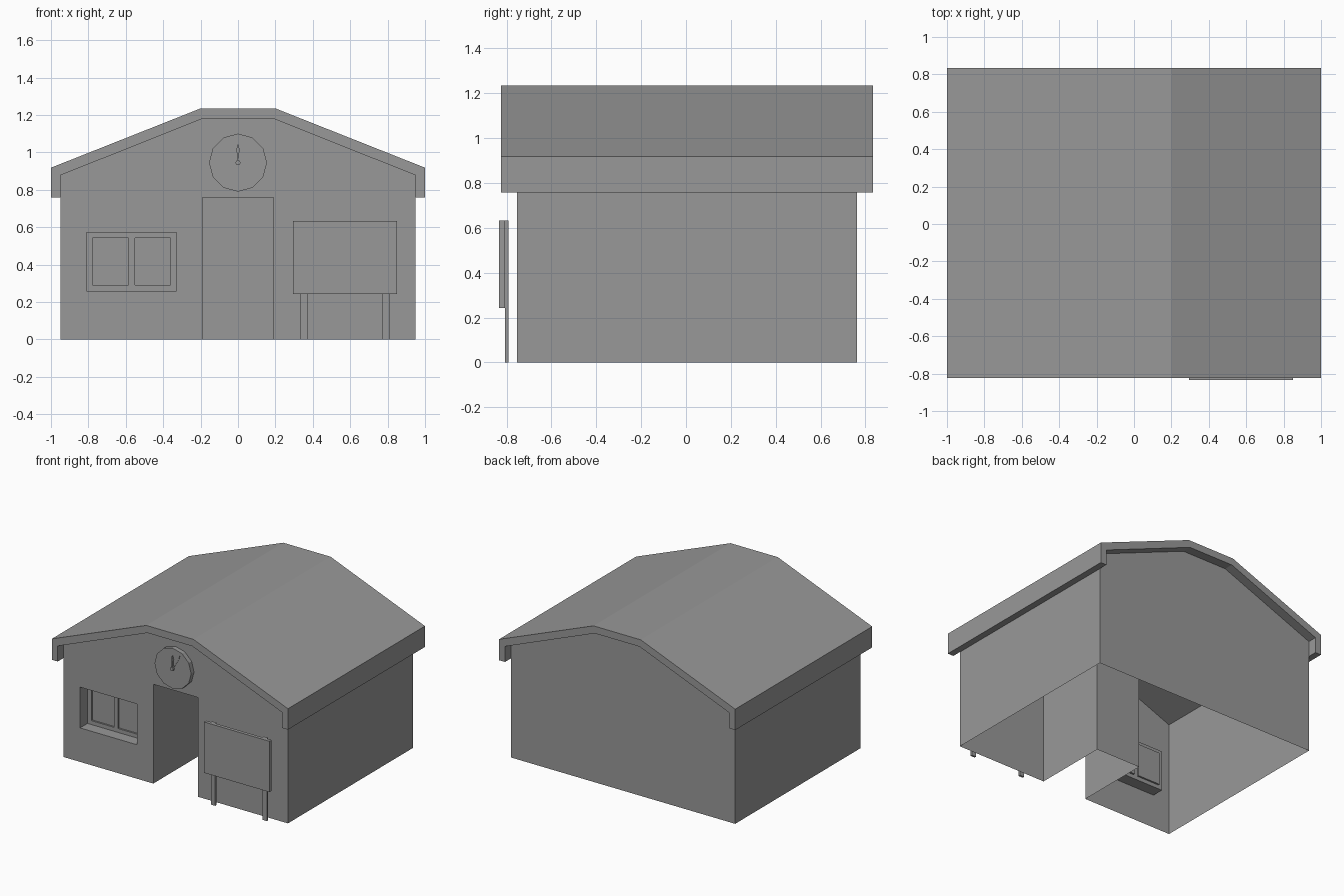
import bpy, bmesh, math
from mathutils import Matrix

if "Cube" in bpy.data.objects:
    bpy.data.objects.remove(bpy.data.objects["Cube"])

FRONT, BACK = -0.753, 0.762      # gable wall planes
W, EAVE, SHOULDER = 0.95, 0.758, 0.877
FLAT, RIDGE = 0.19, 1.18         # inner roof flat half-width and height

GREY = bpy.data.materials.new("dark_grey")
GREY.diffuse_color = (0.316, 0.316, 0.316, 1)
GREY.use_nodes = True
GREY.node_tree.nodes["Principled BSDF"].inputs["Base Color"].default_value = GREY.diffuse_color


def finish(bm, name):
    bmesh.ops.remove_doubles(bm, verts=bm.verts, dist=0.0001)
    me = bpy.data.meshes.new(name)
    bm.to_mesh(me)
    bm.free()
    me.materials.append(GREY)
    ob = bpy.data.objects.new(name, me)
    bpy.context.collection.objects.link(ob)
    return ob


def poly(bm, pts):
    return bm.faces.new([bm.verts.new(p) for p in pts])


def panel(bm, x0, x1, z0, z1, y):
    poly(bm, [(x0, y, z0), (x1, y, z0), (x1, y, z1), (x0, y, z1)])


def reveal(bm, pts, ya, yb):
    """Inward-facing strip joining an x,z outline at ya to the same one at yb."""
    for (x0, z0), (x1, z1) in zip(pts, pts[1:]):
        poly(bm, [(x0, ya, z0), (x1, ya, z1), (x1, yb, z1), (x0, yb, z0)])


def loop(x0, x1, z0, z1):
    return [(x0, z0), (x1, z0), (x1, z1), (x0, z1), (x0, z0)]


def prism(name, profile, y0, y1):
    bm = bmesh.new()
    f = poly(bm, [(x, y0, z) for x, z in profile])
    r = bmesh.ops.extrude_face_region(bm, geom=[f], use_keep_orig=True)
    vs = [v for v in r["geom"] if isinstance(v, bmesh.types.BMVert)]
    bmesh.ops.translate(bm, verts=vs, vec=(0, y1 - y0, 0))
    bmesh.ops.recalc_face_normals(bm, faces=bm.faces)
    return finish(bm, name)


def box(name, x0, x1, y0, y1, z0, z1):
    return prism(name, loop(x0, x1, z0, z1)[:4], y0, y1)


def gable_height(x):
    t = max(0, abs(x) - FLAT) / (W - FLAT)
    return RIDGE + (SHOULDER - RIDGE) * t


# Walls: thin shell, open underneath, front cut into columns around the openings
WIN = (-0.81, -0.33, 0.26, 0.572)
DOOR_X, DOOR_TOP, DOOR_BACK = 0.19, 0.76, -0.172
bm = bmesh.new()
columns = [(-W, WIN[0], 0), (WIN[0], WIN[1], WIN[3]), (WIN[1], -DOOR_X, 0),
           (-DOOR_X, DOOR_X, DOOR_TOP), (DOOR_X, W, 0)]
for x0, x1, z0 in columns:
    poly(bm, [(x0, FRONT, z0), (x1, FRONT, z0),
              (x1, FRONT, gable_height(x1)), (x0, FRONT, gable_height(x0))])
panel(bm, WIN[0], WIN[1], 0, WIN[2], FRONT)
poly(bm, [(x, BACK, z) for x, z in [(W, 0), (-W, 0), (-W, SHOULDER),
                                    (-FLAT, RIDGE), (FLAT, RIDGE), (W, SHOULDER)]])
poly(bm, [(W, FRONT, 0), (W, BACK, 0), (W, BACK, EAVE), (W, FRONT, EAVE)])
poly(bm, [(-W, BACK, 0), (-W, FRONT, 0), (-W, FRONT, EAVE), (-W, BACK, EAVE)])

# Door alcove
reveal(bm, [(DOOR_X, 0), (DOOR_X, DOOR_TOP), (-DOOR_X, DOOR_TOP), (-DOOR_X, 0)],
       FRONT, DOOR_BACK)
panel(bm, -DOOR_X, DOOR_X, 0, DOOR_TOP, DOOR_BACK)
finish(bm, "walls")

# Window: deep reveal, frame, two slightly sunken panes
bm = bmesh.new()
FRAME, PANE = FRONT + 0.09, FRONT + 0.103
reveal(bm, loop(*WIN), FRONT, FRAME)
xs = [WIN[0], -0.777, -0.586, -0.552, -0.36, WIN[1]]
zs = [WIN[2], 0.29, 0.542, WIN[3]]
for i in range(5):
    for j in range(3):
        cell = (xs[i], xs[i + 1], zs[j], zs[j + 1])
        sunken = j == 1 and i in (1, 3)
        panel(bm, *cell, PANE if sunken else FRAME)
        if sunken:
            reveal(bm, loop(*cell), FRAME, PANE)
finish(bm, "window")

# Roof: one thick folded slab with hanging eaves
half = [(W, EAVE), (1.0, EAVE), (1.0, 0.918), (0.2, 1.235)]
inner = [(-FLAT, RIDGE), (FLAT, RIDGE), (W, SHOULDER)]
outer_left = [(-x, z) for x, z in reversed(half)]
prism("roof", half + outer_left + [(-W, SHOULDER)] + inner, -0.824, 0.833)


# Clock above the door
def disc(name, radius, sides, y0, y1, z):
    step = 2 * math.pi / sides
    return prism(name, [(radius * math.cos(i * step), z + radius * math.sin(i * step))
                        for i in range(sides)], y0, y1)


CLOCK_Z, FACE = 0.945, FRONT - 0.035
disc("clock_face", 0.155, 12, FACE, FRONT, CLOCK_Z)
disc("clock_hub", 0.014, 8, FACE - 0.016, FACE, CLOCK_Z)
for name, length, angle, depth in (("hour_hand", 0.1, 0, 0.012),
                                   ("minute_hand", 0.13, 28, 0.004)):
    hand = prism(name, [(-0.003, 0), (0.003, 0), (0.008, length * 0.75),
                        (0, length), (-0.008, length * 0.75)], FACE - depth, FACE)
    hand.data.transform(Matrix.Translation((0, 0, CLOCK_Z))
                        @ Matrix.Rotation(math.radians(angle), 4, 'Y'))

# Notice board on two posts
box("notice_board", 0.295, 0.85, -0.833, -0.807, 0.243, 0.632)
for name, x in (("left_post", 0.335), ("right_post", 0.772)):
    box(name, x, x + 0.037, -0.807, -0.792, 0, 0.632)
